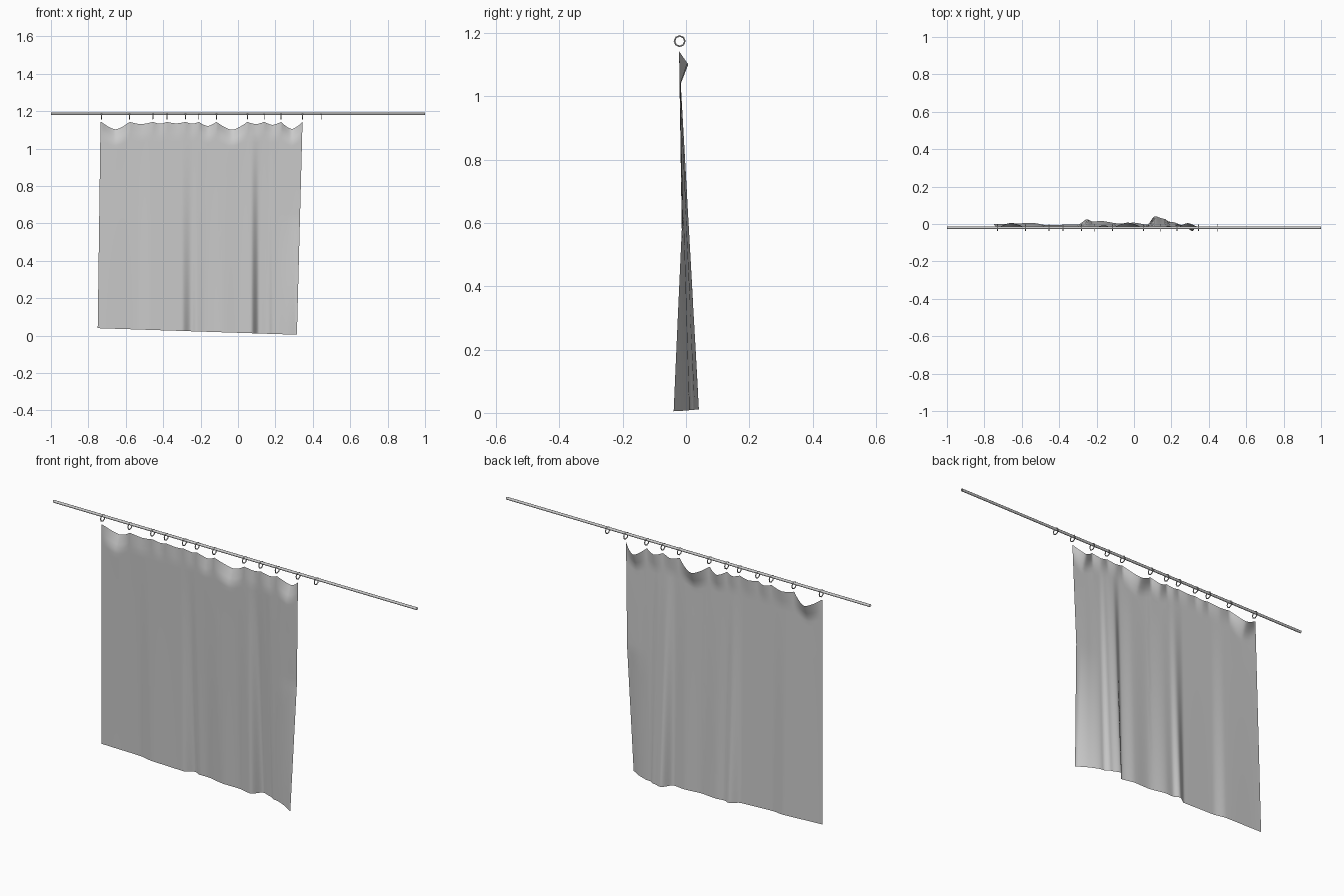
import bpy, bmesh, math
from mathutils import Matrix, Vector

if "Cube" in bpy.data.objects:
    bpy.data.objects.remove(bpy.data.objects["Cube"], do_unlink=True)

grey = bpy.data.materials.new("light grey")
grey.use_nodes = True
colour = (0.6, 0.6, 0.6, 1)
grey.diffuse_color = colour
grey.node_tree.nodes["Principled BSDF"].inputs["Base Color"].default_value = colour

ROD_Y, ROD_Z = -0.02, 1.186
HOOKS = [-0.73, -0.58, -0.455, -0.38, -0.28, -0.21, -0.115, 0.05, 0.14, 0.23, 0.345, 0.445]
# Sag of the cloth between each pair of hooks
SAGS = [0.04, 0.012, 0.01, 0.008, 0.01, 0.022, 0.042, 0.012, 0.016, 0.038]
# Depth of the folds along the hem (x, y)
HEM = [(-0.75, 0.0), (-0.54, 0.005), (-0.47, -0.005), (-0.3, -0.003), (-0.25, 0.025),
       (-0.22, 0.013), (-0.18, 0.016), (-0.08, 0.003), (0.0, 0.007), (0.07, -0.003),
       (0.112, 0.041), (0.16, 0.028), (0.19, 0.012), (0.26, 0.008), (0.35, 0.002)]


def make_object(name, bm):
    mesh = bpy.data.meshes.new(name)
    bm.to_mesh(mesh)
    bm.free()
    obj = bpy.data.objects.new(name, mesh)
    bpy.context.collection.objects.link(obj)
    mesh.materials.append(grey)
    return obj


def smooth(obj, degrees):
    bpy.ops.object.select_all(action="DESELECT")
    obj.select_set(True)
    bpy.context.view_layer.objects.active = obj
    bpy.ops.object.shade_smooth_by_angle(angle=math.radians(degrees))


def hem_depth(x):
    for (x0, y0), (x1, y1) in zip(HEM, HEM[1:]):
        if x <= x1:
            t = max(0, (x - x0) / (x1 - x0))
            t = t * t * (3 - 2 * t)
            return y0 + (y1 - y0) * t
    return HEM[-1][1]


def top_sag(x):
    for a, b, sag in zip(HOOKS, HOOKS[1:], SAGS):
        if x <= b:
            t = min(1, max(0, (x - a) / (b - a)))
            return sag * (1 - abs(2 * t - 1) ** 1.5)
    return 0


def cloth_point(u, v):
    x_top = -0.735 + 1.08 * u
    x = x_top + (1 - v) * (-0.015 - 0.015 * u)
    sag = top_sag(x_top)
    bottom = 0.04 - 0.035 * u
    z = bottom + (1.143 - bottom) * v
    z -= sag * max(0, 1 - (1 - v) / 0.25)
    # Folds open out towards the hem; the smaller left one starts lower
    drop = 1 - v
    y = -0.022 + (hem_depth(x) + 0.022) * drop
    if -0.3 < x < -0.1:
        y -= max(0, hem_depth(x)) * drop * (1 - drop) * 0.5
    # Free edge curls forwards near the floor
    curl = min(1, max(0, (x - 0.2) / 0.11))
    y -= 0.043 * curl ** 1.5 * max(0, 1 - v / 0.55)
    # Slack between hooks droops backwards
    y += 0.7 * sag * max(0, 1 - (1.143 - sag - z) / 0.07)
    return Vector((x, y, z))


# Curtain cloth
COLS, ROWS = 150, 44
bm = bmesh.new()
grid = [[bm.verts.new(cloth_point(i / COLS, j / ROWS)) for i in range(COLS + 1)]
        for j in range(ROWS + 1)]
for j in range(ROWS):
    for i in range(COLS):
        bm.faces.new((grid[j][i], grid[j][i + 1], grid[j + 1][i + 1], grid[j + 1][i]))
smooth(make_object("curtain_cloth", bm), 60)

# Curtain rod, an open tube
bm = bmesh.new()
bmesh.ops.create_cone(bm, cap_ends=False, segments=12, radius1=0.0065, radius2=0.0065, depth=2,
                      matrix=Matrix.Translation((0, ROD_Y, ROD_Z)) @ Matrix.Rotation(math.pi / 2, 4, "Y"))
smooth(make_object("curtain_rod", bm), 40)

# Hanging rings
for n, x in enumerate(HOOKS):
    bpy.ops.mesh.primitive_torus_add(major_segments=8, minor_segments=6, major_radius=0.0165,
                                     minor_radius=0.0025, location=(x, ROD_Y, 1.175),
                                     rotation=(0, math.pi / 2, 0))
    ring = bpy.context.object
    ring.name = f"curtain_ring_{n + 1}"
    ring.data.materials.append(grey)
    smooth(ring, 60)
